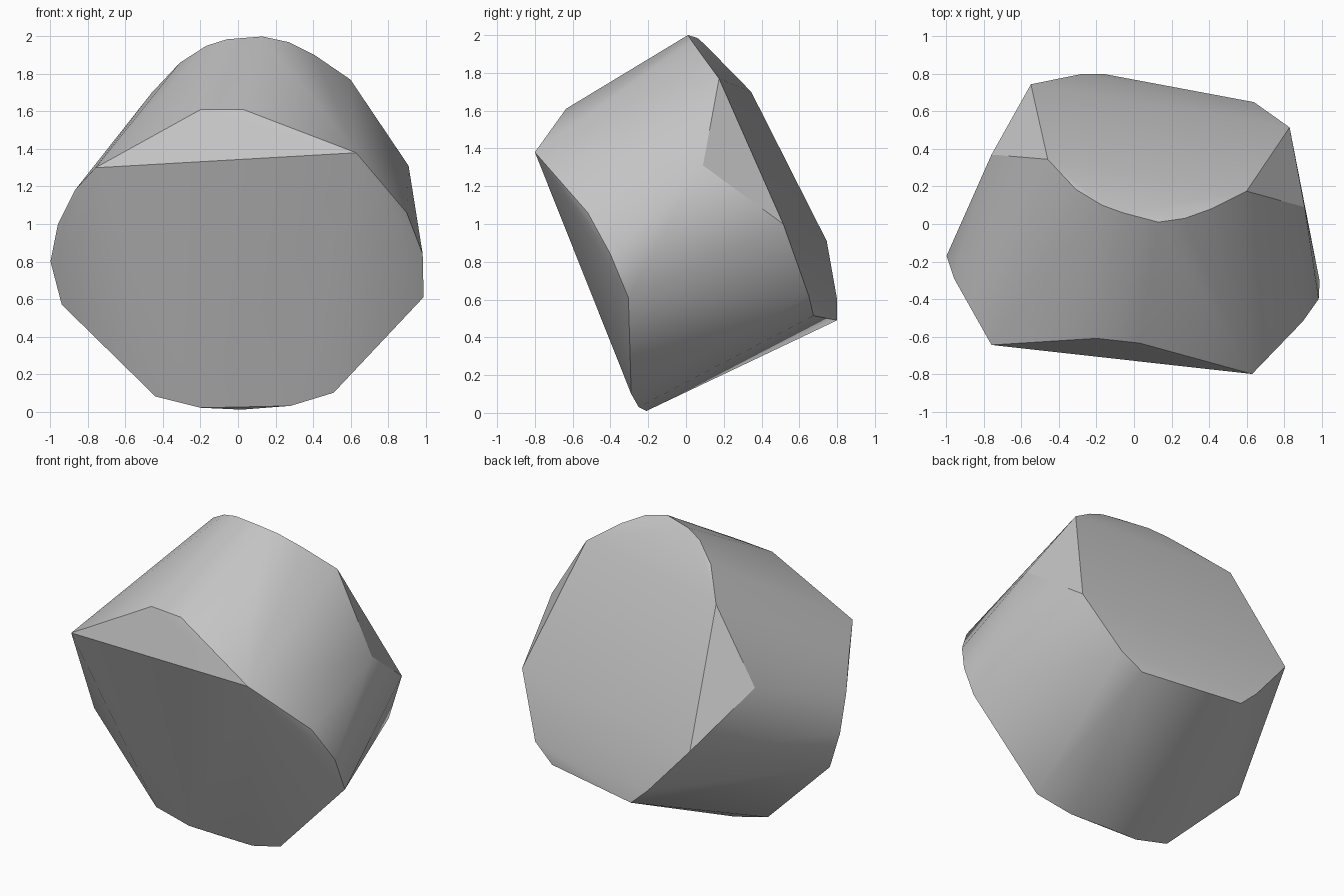
import bpy
import bmesh
import math

# Remove the default cube only
default_cube = bpy.data.objects.get("Cube")
if default_cube is not None:
    bpy.data.objects.remove(default_cube, do_unlink=True)


def make_material(name, color):
    """Create one flat material with matching viewport and render colour."""
    material = bpy.data.materials.new(name)
    material.use_nodes = True
    material.diffuse_color = color
    shader = next(node for node in material.node_tree.nodes
                  if node.type == "BSDF_PRINCIPLED")
    shader.inputs["Base Color"].default_value = color
    shader.inputs["Roughness"].default_value = 0.8
    return material


def make_hull(name, outlines, material, smooth_angle):
    """Skin several corner outlines with one convex surface."""
    bm = bmesh.new()
    for outline in outlines:
        for corner in outline:
            bm.verts.new(corner)
    bmesh.ops.convex_hull(bm, input=bm.verts[:])

    # Drop corners that ended up inside the hull
    loose = [vert for vert in bm.verts if not vert.link_faces]
    bmesh.ops.delete(bm, geom=loose, context="VERTS")
    bmesh.ops.recalc_face_normals(bm, faces=bm.faces[:])

    mesh = bpy.data.meshes.new(name)
    bm.to_mesh(mesh)
    bm.free()
    mesh.materials.append(material)

    body = bpy.data.objects.new(name, mesh)
    bpy.context.collection.objects.link(body)
    bpy.ops.object.select_all(action="DESELECT")
    body.select_set(True)
    bpy.context.view_layer.objects.active = body
    bpy.ops.object.shade_smooth_by_angle(angle=math.radians(smooth_angle))
    return body


# Rounded rim of the tilted back face: crown, then down each side
back_crown = [
    (-.46, .345, 1.7), (-.31, .185, 1.86), (-.17, .1, 1.95), (-.06, .06, 1.985),
    (.13, .01, 2), (.27, .03, 1.97), (.41, .08, 1.9), (.6, .175, 1.77),
]
back_lower_rim = [
    (.83, .515, 1), (.64, .65, .62), (.5, .675, .515),
    (-.16, .8, .49), (-.28, .8, .6), (-.55, .745, .91),
]

# Broad front face: brow corners, cheeks and the curved foot
front_brow = [(-.76, -.645, 1.3), (.63, -.8, 1.38)]
front_cheeks = [
    (.9, -.52, 1.06), (.985, -.4, .84), (.99, -.305, .61),
    (-.94, -.15, .57), (-1, -.17, .8), (-.96, -.29, 1), (-.87, -.45, 1.18),
]
front_foot = [
    (-.44, -.22, .08), (-.2, -.22, .02), (.02, -.21, .01),
    (.28, -.25, .03), (.51, -.29, .1),
]

# Bevel above the front face, and one bulge on each flank
front_bevel = [(-.2, -.61, 1.61), (.03, -.635, 1.61)]
flank_bulges = [(.91, .09, 1.31), (-.76, .37, 1.24)]

stone_grey = make_material("stone_grey", (.55, .55, .55, 1))
make_hull(
    "faceted_stone",
    [back_crown, back_lower_rim, front_brow, front_cheeks,
     front_foot, front_bevel, flank_bulges],
    stone_grey,
    smooth_angle=30,
)
